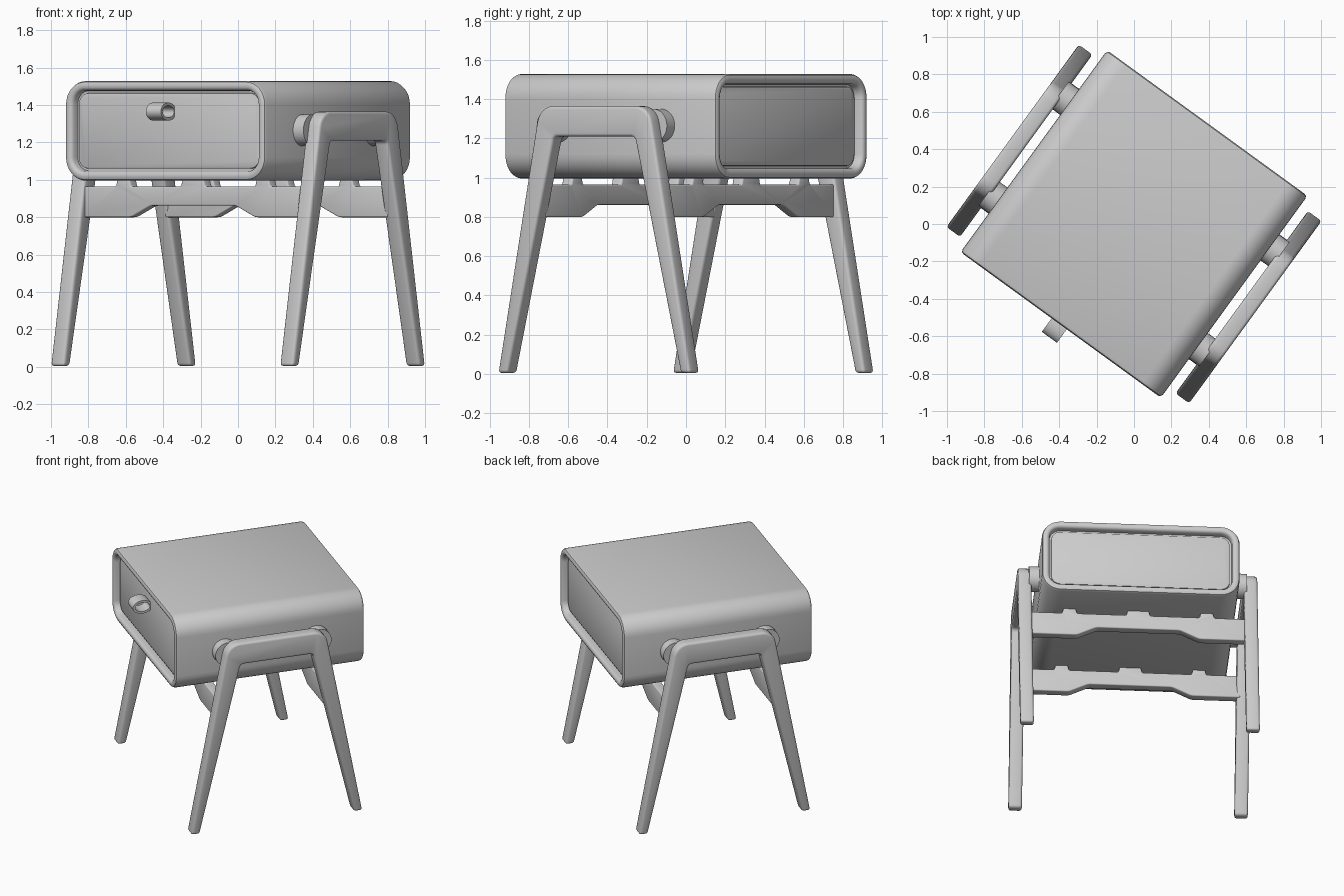
import bpy, bmesh, math
from mathutils import Vector

if "Cube" in bpy.data.objects:
    bpy.data.objects.remove(bpy.data.objects["Cube"])

TURN = math.radians(-36)          # whole piece stands turned on the grid


def finish(name, bm):
    """Turn a bmesh into a named, smooth-shaded object."""
    bmesh.ops.recalc_face_normals(bm, faces=bm.faces[:])
    mesh = bpy.data.meshes.new(name)
    bm.to_mesh(mesh)
    bm.free()
    ob = bpy.data.objects.new(name, mesh)
    bpy.context.collection.objects.link(ob)
    ob.rotation_euler.z = TURN
    bpy.ops.object.select_all(action='DESELECT')
    ob.select_set(True)
    bpy.context.view_layer.objects.active = ob
    bpy.ops.object.shade_smooth_by_angle(angle=math.radians(35))
    return ob


def round_profile(points, steps=6):
    """Round the corners of a 2D outline given as (u, v, radius)."""
    out = []
    n = len(points)
    for i, (u, v, r) in enumerate(points):
        p = Vector((u, v))
        if r == 0:
            out.append(p)
            continue
        a = (Vector(points[i - 1][:2]) - p).normalized()
        b = (Vector(points[(i + 1) % n][:2]) - p).normalized()
        half = a.angle(b) / 2
        cut = r / math.tan(half)
        centre = p + (a + b).normalized() * (r / math.sin(half))
        start, end = p + a * cut - centre, p + b * cut - centre
        sweep = start.angle_signed(end)
        for k in range(steps + 1):
            t = -sweep * k / steps
            c, s = math.cos(t), math.sin(t)
            out.append(centre + Vector((start.x * c - start.y * s,
                                        start.x * s + start.y * c)))
    return out


def board(name, points, axis, lo, hi, bevel):
    """Extrude an outline along x or y and soften its rims."""
    def place(p, d):
        return (d, p.x, p.y) if axis == 'x' else (p.x, d, p.y)
    bm = bmesh.new()
    outline = round_profile(points)
    f = bm.faces.new([bm.verts.new(place(p, lo)) for p in outline])
    ext = bmesh.ops.extrude_face_region(bm, geom=[f])
    shift = Vector((hi - lo, 0, 0)) if axis == 'x' else Vector((0, hi - lo, 0))
    bmesh.ops.translate(bm, vec=shift,
                        verts=[g for g in ext['geom'] if isinstance(g, bmesh.types.BMVert)])
    bmesh.ops.recalc_face_normals(bm, faces=bm.faces[:])
    sharp = [e for e in bm.edges if e.calc_face_angle(0) > math.radians(60)]
    bmesh.ops.bevel(bm, geom=sharp, offset=bevel, segments=3, profile=0.5, affect='EDGES')
    return finish(name, bm)


# Cabinet: rounded sleeve lofted end to end, with a recessed panel in each end
HW, HD, ZC, HH = 0.662, 0.667, 1.262, 0.266
rim = [(0.0, 0.02), (0.006, 0.006), (0.018, 0), (0.034, 0), (0.044, 0.006),
       (0.05, 0.018), (0.052, 0.05), (0.064, 0.05), (0.066, 0.04), (0.075, 0.036)]
sections = [(i, -HD + d) for i, d in reversed(rim)] + [(i, HD - d) for i, d in rim]
bm = bmesh.new()
loops = []
for inset, y in sections:
    w, h, r = HW - inset, HH - inset, max(0.125 - inset, 0.04)
    prof = round_profile([(-w, -h, r), (w, -h, r), (w, h, r), (-w, h, r)], 8)
    loops.append([bm.verts.new((p.x, y, p.y + ZC)) for p in prof])
for a, b in zip(loops, loops[1:]):
    for i in range(len(a)):
        j = (i + 1) % len(a)
        bm.faces.new((a[i], a[j], b[j], b[i]))
bm.faces.new(loops[0])
bm.faces.new(loops[-1])
finish("cabinet", bm)

# Drawer pull: a flattened loop seen open from the side
bm = bmesh.new()
SEG = 32
rings = []
for x, ry, rz in [(-0.06, 0.068, 0.048), (0.04, 0.068, 0.048),
                  (0.04, 0.052, 0.032), (-0.06, 0.052, 0.032)]:
    rings.append([bm.verts.new((x, -0.688 + ry * math.cos(2 * math.pi * k / SEG),
                                1.365 + rz * math.sin(2 * math.pi * k / SEG)))
                  for k in range(SEG)])
for q in range(4):
    a, b = rings[q], rings[(q + 1) % 4]
    for k in range(SEG):
        j = (k + 1) % SEG
        bm.faces.new((a[k], a[j], b[j], b[k]))
finish("drawer_pull", bm)

# Arched leg frames on both sides, with round spacers holding the cabinet
arch = [(-0.605, 0.005, 0), (-0.545, 0.005, 0), (-0.255, 1.21, 0.03), (0.255, 1.21, 0.03),
        (0.545, 0.005, 0), (0.605, 0.005, 0), (0.345, 1.365, 0.1), (-0.345, 1.365, 0.1)]
for side, s in (("left", -1), ("right", 1)):
    lo, hi = sorted((s * 0.712, s * 0.802))
    board(side + "_leg_frame", arch, 'x', lo, hi, 0.016)
    for end, e in (("front", -1), ("back", 1)):
        bm = bmesh.new()
        bmesh.ops.create_cone(bm, cap_ends=True, segments=32, radius1=0.085,
                              radius2=0.085, depth=0.08)
        for v in bm.verts:
            x, y, z = v.co
            v.co = (s * 0.69 + z, e * 0.325 + x, 1.265 + y)
        finish(f"{side}_{end}_spacer", bm)

# Cross rails: raised lower edge in the middle, tabs on top that carry the cabinet
half = [(0.735, 0.80, 0), (0.735, 0.965, 0), (0.51, 0.965, 0.012), (0.50, 1.005, 0),
        (0.42, 1.005, 0), (0.41, 0.965, 0.012), (0.08, 0.965, 0.012), (0.07, 1.005, 0)]
mirrored = [(-x, z, r) for x, z, r in reversed(half)]
lower = [(-0.41, 0.80, 0.08), (-0.28, 0.862, 0.08), (0.28, 0.862, 0.08), (0.41, 0.80, 0.08)]
for end, e in (("front", -1), ("back", 1)):
    board(end + "_cross_rail", half + mirrored + lower, 'y',
          e * 0.38 - 0.032, e * 0.38 + 0.032, 0.008)
